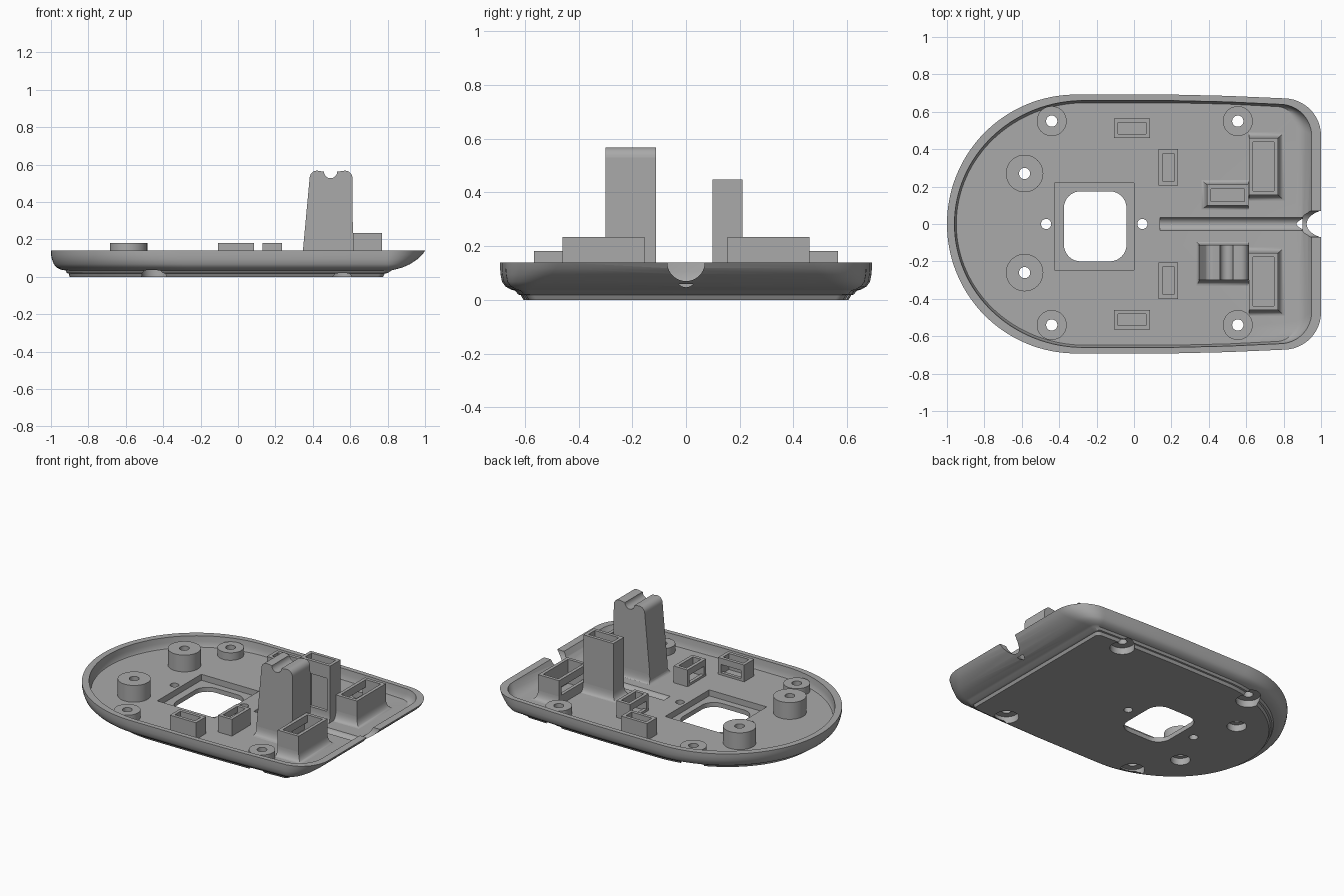
import bpy, bmesh, math

if "Cube" in bpy.data.objects:
    bpy.data.objects.remove(bpy.data.objects["Cube"])

FLOOR = 0.07
grey = bpy.data.materials.new("plastic_grey")
grey.diffuse_color = (0.40, 0.40, 0.40, 1)
grey.use_nodes = True
grey.node_tree.nodes["Principled BSDF"].inputs["Base Color"].default_value = grey.diffuse_color


def make(name, bm):
    bmesh.ops.recalc_face_normals(bm, faces=bm.faces)
    me = bpy.data.meshes.new(name)
    bm.to_mesh(me)
    bm.free()
    ob = bpy.data.objects.new(name, me)
    bpy.context.collection.objects.link(ob)
    me.materials.append(grey)
    return ob


def activate(ob):
    bpy.ops.object.select_all(action='DESELECT')
    ob.select_set(True)
    bpy.context.view_layer.objects.active = ob


def smooth(ob, angle=32):
    activate(ob)
    bpy.ops.object.shade_smooth_by_angle(angle=math.radians(angle))


def cut(ob, cutter):
    m = ob.modifiers.new("cut", 'BOOLEAN')
    m.operation, m.solver, m.object = 'DIFFERENCE', 'EXACT', cutter
    activate(ob)
    bpy.ops.object.modifier_apply(modifier=m.name)
    bpy.data.objects.remove(cutter)


def loft(name, rings, cyclic=False):
    """Skin equal-length rings; cap the ends unless cyclic."""
    bm = bmesh.new()
    vs = [[bm.verts.new(p) for p in r] for r in rings]
    n = len(vs[0])
    count = len(vs) if cyclic else len(vs) - 1
    for i in range(count):
        a, b = vs[i], vs[(i + 1) % len(vs)]
        for j in range(n):
            k = (j + 1) % n
            bm.faces.new((a[j], a[k], b[k], b[j]))
    if not cyclic:
        bm.faces.new(vs[0][::-1])
        bm.faces.new(vs[-1])
    return make(name, bm)


def rect(x0, x1, y0, y1, z):
    return [(x0, y0, z), (x1, y0, z), (x1, y1, z), (x0, y1, z)]


def box(name, x0, x1, y0, y1, z0, z1):
    return loft(name, [rect(x0, x1, y0, y1, z0), rect(x0, x1, y0, y1, z1)])


def circle(x, y, r, z, n=40):
    return [(x + r * math.cos(2 * math.pi * i / n),
             y + r * math.sin(2 * math.pi * i / n), z) for i in range(n)]


def cyl(x, y, r, z0, z1):
    return loft("cutter", [circle(x, y, r, z0), circle(x, y, r, z1)])


def cyl_x(r, z, x0, x1):
    c = circle(0, 0, r, 0)
    return loft("cutter", [[(x, a, z + b) for a, b, _ in c] for x in (x0, x1)])


def outline(x0, x1, hy, rc, z):
    """Half-round left end, slightly tapered sides, rounded right corners."""
    half = []
    for i in range(33):
        t = math.pi / 2 * i / 32
        half.append((x0 + 0.69 * (1 - math.cos(t)), hy * math.sin(t)))
    half.append((0.2, hy))
    he = hy - 0.02
    half.append((0.5, hy - 0.007))
    for i in range(13):
        t = math.pi / 2 * i / 12
        half.append((x1 - rc + rc * math.sin(t), he - rc + rc * math.cos(t)))
    return ([(x, y, z) for x, y in half] +
            [(x, -y, z) for x, y in reversed(half[1:])])


# Shell: stepped foot, rounded flank, rim and inner tray
sections = [
    (-0.90, 0.775, 0.605, 0.03, 0.0), (-0.905, 0.785, 0.615, 0.03, 0.018),
    (-0.915, 0.80, 0.625, 0.03, 0.02), (-0.92, 0.82, 0.635, 0.04, 0.034),
    (-0.945, 0.835, 0.65, 0.05, 0.038), (-0.97, 0.88, 0.672, 0.09, 0.05),
    (-0.985, 0.92, 0.685, 0.13, 0.068), (-0.995, 0.96, 0.69, 0.17, 0.095),
    (-1.0, 0.985, 0.692, 0.19, 0.118), (-1.0, 1.0, 0.692, 0.2, 0.14),
    (-0.96, 0.95, 0.66, 0.17, 0.14), (-0.958, 0.93, 0.657, 0.15, 0.105),
    (-0.955, 0.90, 0.652, 0.13, 0.08), (-0.95, 0.87, 0.648, 0.11, FLOOR)]
shell = loft("shell", [outline(*s) for s in sections])

# Window pocket and rounded window opening
cut(shell, box("cutter", -0.425, 0.0, -0.245, 0.22, 0.03, 0.3))
r = 0.09
win = []
for cx, cy, a0 in ((-0.04 - r, 0.175 - r, 0), (-0.375 + r, 0.175 - r, 90),
                   (-0.375 + r, -0.2 + r, 180), (-0.04 - r, -0.2 + r, 270)):
    for i in range(9):
        a = math.radians(a0 + 90 * i / 8)
        win.append((cx + r * math.cos(a), cy + r * math.sin(a)))
cut(shell, loft("cutter", [[(x, y, z) for x, y in win] for z in (-0.1, 0.3)]))

# Pin holes
for x in (-0.47, 0.045):
    cut(shell, cyl(x, 0, 0.027, -0.1, 0.3))

# Cable groove and exit notch
cut(shell, cyl_x(0.036, 0.083, 0.14, 0.9))
cut(shell, cyl_x(0.07, 0.14, 0.8, 1.1))

# Screw bosses with counterbores underneath
for x, y, rad, top, bore in ((-0.44, 0.55, 0.08, 0.12, 0.075),
                             (0.555, 0.55, 0.08, 0.12, 0.075),
                             (-0.585, 0.27, 0.1, 0.182, 0.06)):
    for s in (1, -1):
        yy = s * y - 0.0 if s > 0 else -y + 0.01
        cut(shell, cyl(x, yy, bore, -0.1, 0.045))
        cut(shell, cyl(x, yy, 0.03, -0.1, 0.3))
        boss = loft("screw_boss", [circle(x, yy, rad, 0.06), circle(x, yy, rad, top),
                                   circle(x, yy, 0.03, top), circle(x, yy, 0.03, 0.06)],
                    cyclic=True)
        smooth(boss)
smooth(shell)


def socket(name, x0, x1, y0, y1, top, side, w=0.022, wz=(0.085, 0.14)):
    """Open-topped clip with a slot through one wall."""
    ob = box(name, x0, x1, y0, y1, 0.06, top)
    cut(ob, box("cutter", x0 + w, x1 - w, y0 + w, y1 - w, 0.075, top + 0.1))
    a, b, c, d = x0 + w, x1 - w, y0 + w, y1 - w
    if side == '-x':
        a, b = x0 - 0.1, x0 + w + 0.005
    elif side == '+y':
        c, d = y1 - w - 0.005, y1 + 0.1
    else:
        c, d = y0 - 0.1, y0 + w + 0.005
    cut(ob, box("cutter", a, b, c, d, *wz))


def skirt(name, x0, x1, y0, y1, ex0, ex1, ey0, ey1, h=0.06):
    """Concave fillet around a block foot; open middle stays inside the block."""
    rings = []
    for i in range(7):
        t = math.pi / 2 * i / 6
        k, z = 1 - math.sin(t), FLOOR + h * (1 - math.cos(t))
        rings.append(rect(x0 - ex0 * k, x1 + ex1 * k, y0 - ey0 * k, y1 + ey1 * k, z))
    inner = [rect(x0 + 0.004, x1 - 0.004, y0 + 0.004, y1 - 0.004, z)
             for z in (FLOOR + h, FLOOR - 0.005)]
    base = [(x, y, FLOOR - 0.005) for x, y, _ in rings[0]]
    smooth(loft(name, [base] + rings + inner, cyclic=True))


# Mirrored sockets
for s in (1, -1):
    def span(a, b):
        return (a, b) if s > 0 else (-b, -a)
    socket("side_clip", -0.108, 0.085, *span(0.46, 0.565), 0.182, '-y' if s > 0 else '+y')
    socket("middle_clip", 0.132, 0.235, *span(0.205, 0.4), 0.182, '-x')
    y0, y1 = span(0.155, 0.46)
    socket("end_clip", 0.615, 0.77, y0, y1, 0.235, '-x', wz=(0.13, 0.185))
    skirt("end_clip_fillet", 0.615, 0.77, y0, y1, 0.0, 0.035, 0.03, 0.03)

# Thin tall socket
socket("tall_socket", 0.39, 0.612, 0.098, 0.21, 0.448, '-y', wz=(0.14, 0.36))
skirt("tall_socket_fillet", 0.39, 0.612, 0.098, 0.21, 0.03, 0.0, 0.02, 0.025)

# Axle post with rounded shoulders and a notched top
prof = [(0.615, 0.06), (0.612, 0.53)]
for cx, a0 in ((0.572, 0), (0.423, 90)):
    for i in range(7):
        a = math.radians(a0 + 15 * i)
        prof.append((cx + 0.04 * math.cos(a), 0.528 + 0.04 * math.sin(a)))
    if a0 == 0:
        for i in range(13):
            a = math.pi * i / 12
            prof.append((0.495 + 0.035 * math.cos(a), 0.562 - 0.035 * math.sin(a)))
prof += [(0.347, 0.14), (0.345, 0.06)]
post = loft("axle_post", [[(x, y, z) for x, z in prof] for y in (-0.30, -0.112)])
smooth(post)
skirt("axle_post_fillet", 0.35, 0.613, -0.30, -0.112, 0.015, 0.0, 0.03, 0.015)
